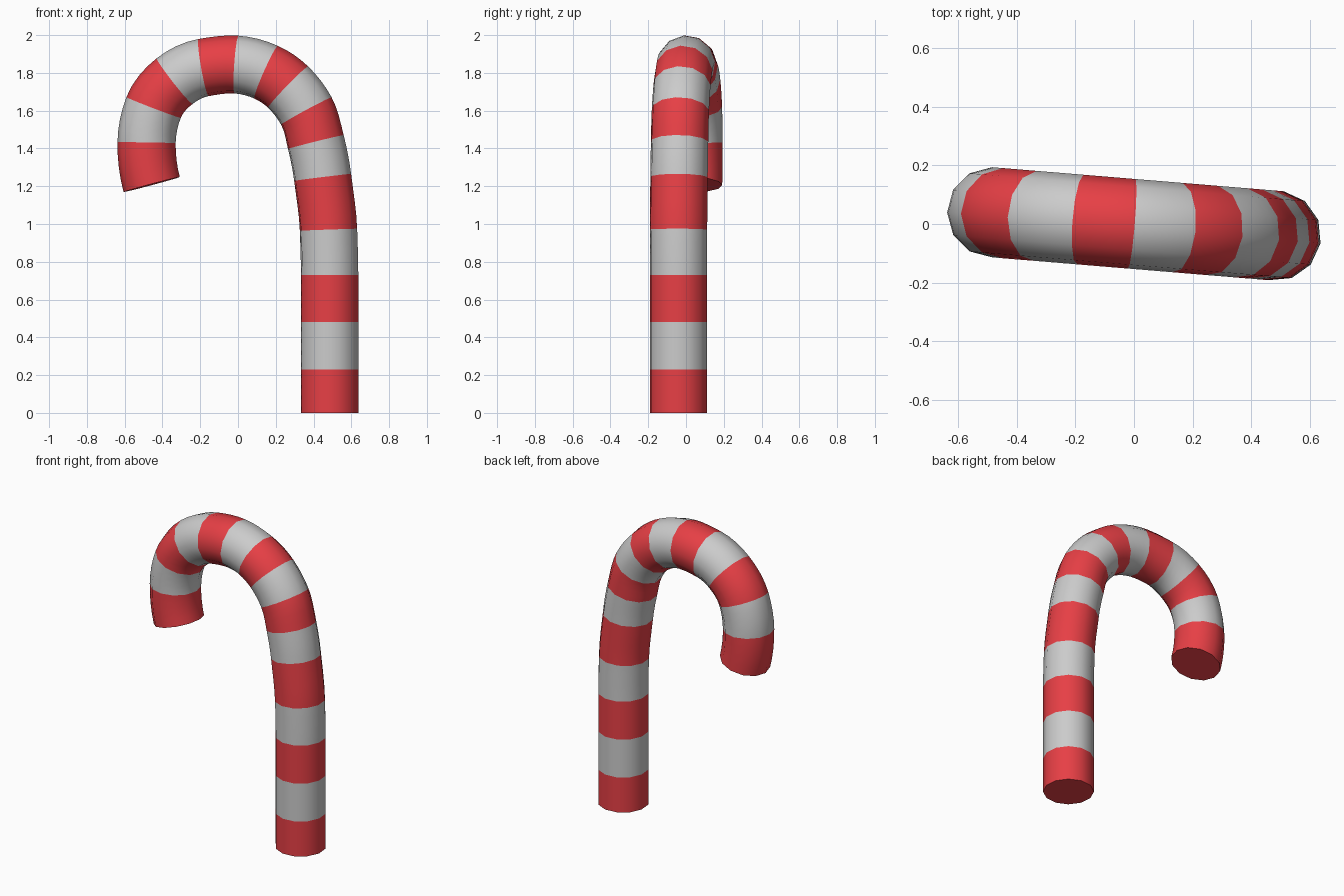
import bpy, bmesh
from math import sin, cos, radians, hypot

if "Cube" in bpy.data.objects:
    bpy.data.objects.remove(bpy.data.objects["Cube"])

SIDES, RADIUS, STEPS = 12, 0.154, 4
PHASE = radians(25)          # twist of the 12-sided section
TURN = -0.04 / 0.485         # slope of the hook's plane in y over x

# stripe boundaries along the cane: centre x, centre z, tilt in degrees
stops = [(.485, 0, 0), (.485, .23, 0), (.485, .48, 0), (.485, .73, 0),
         (.479, .97, 2), (.448, 1.247, 7), (.412, 1.434, 14),
         (.362, 1.598, 28.5), (.265, 1.725, 46), (.148, 1.804, 66),
         (-.008, 1.844, 86), (-.183, 1.828, 100), (-.336, 1.756, 128),
         (-.447, 1.617, 159), (-.484, 1.432, 179), (-.457, 1.209, 195)]


def between(a, b, t):
    """Smooth point and tilt between two stripe boundaries."""
    d = hypot(b[0] - a[0], b[1] - a[1])
    ta, tb = radians(a[2]), radians(b[2])
    h0, h1 = 2*t**3 - 3*t*t + 1, 3*t*t - 2*t**3
    g0, g1 = d * (t**3 - 2*t*t + t), d * (t**3 - t*t)
    x = h0*a[0] + h1*b[0] - g0*sin(ta) - g1*sin(tb)
    z = h0*a[1] + h1*b[1] + g0*cos(ta) + g1*cos(tb)
    return x, z, ta + (tb - ta) * t


def material(name, colour):
    m = bpy.data.materials.new(name)
    m.diffuse_color = (*colour, 1)
    m.use_nodes = True
    m.node_tree.nodes["Principled BSDF"].inputs["Base Color"].default_value = m.diffuse_color
    return m


bm = bmesh.new()


def ring(x, z, tilt):
    # cross-section circle, tilted in the hook's plane
    length = hypot(1, TURN)
    ux, uy = 1 / length, TURN / length
    verts = []
    for i in range(SIDES):
        a = PHASE + radians(360 / SIDES * i)
        u, v = RADIUS * cos(a), RADIUS * sin(a)
        w = u * cos(tilt)
        verts.append(bm.verts.new((x + w*ux - v*uy, x*TURN + w*uy + v*ux,
                                   z + u * sin(tilt))))
    return verts


# striped tube, red first and last
first = last = ring(*between(stops[0], stops[1], 0))
for s, (a, b) in enumerate(zip(stops, stops[1:])):
    for k in range(1, STEPS + 1):
        new = ring(*between(a, b, k / STEPS))
        for i in range(SIDES):
            j = (i + 1) % SIDES
            f = bm.faces.new((last[i], last[j], new[j], new[i]))
            f.material_index = s % 2
        last = new

# flat end caps
bm.faces.new(first[::-1])
bm.faces.new(last)
bmesh.ops.recalc_face_normals(bm, faces=bm.faces)

mesh = bpy.data.meshes.new("candy_cane")
bm.to_mesh(mesh)
bm.free()
mesh.materials.append(material("red_stripe", (.8, .05, .06)))
mesh.materials.append(material("white_stripe", (.6, .6, .6)))
cane = bpy.data.objects.new("candy_cane", mesh)
bpy.context.collection.objects.link(cane)
bpy.context.view_layer.objects.active = cane
cane.select_set(True)
bpy.ops.object.shade_smooth_by_angle(angle=radians(45))
